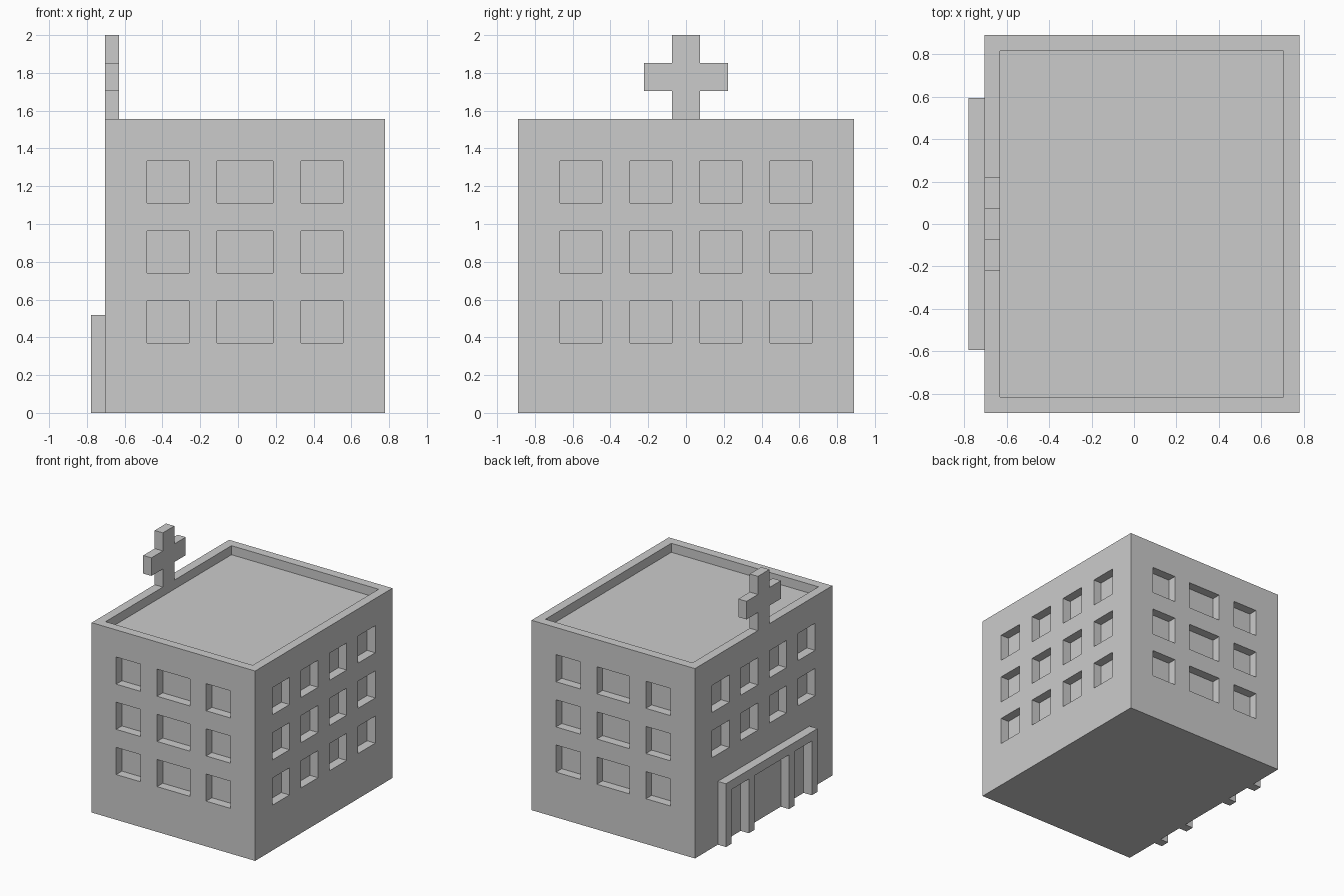
import bpy, bmesh

if "Cube" in bpy.data.objects:
    bpy.data.objects.remove(bpy.data.objects["Cube"])

U = 2 / 27                      # modelling module: every size is a multiple of it
X0, X1 = -9.5, 10.5             # main block in modules
Y, H = 12, 21


def add_box(bm, lo, hi):
    """Box between two corners given in modules."""
    verts = bmesh.ops.create_cube(bm, size=1)["verts"]
    for v in verts:
        for i in range(3):
            v.co[i] = U * ((lo[i] + hi[i]) / 2 + v.co[i] * (hi[i] - lo[i]))


def make_object(name, bm):
    bmesh.ops.recalc_face_normals(bm, faces=bm.faces)
    mesh = bpy.data.meshes.new(name)
    bm.to_mesh(mesh)
    bm.free()
    obj = bpy.data.objects.new(name, mesh)
    bpy.context.collection.objects.link(obj)
    return obj


def extrude_profile(name, profile, x0, x1):
    """Extrude a (y, z) outline along x."""
    bm = bmesh.new()
    face = bm.faces.new([bm.verts.new((x0 * U, y * U, z * U)) for y, z in profile])
    new = bmesh.ops.extrude_face_region(bm, geom=[face])["geom"]
    for v in new:
        if isinstance(v, bmesh.types.BMVert):
            v.co.x = x1 * U
    # keep the starting cap so the solid is closed
    if not face.is_valid or len(bm.faces) < len(profile) + 2:
        bmesh.ops.holes_fill(bm, edges=bm.edges)
    return make_object(name, bm)


# Main block
bm = bmesh.new()
add_box(bm, (X0, -Y, 0), (X1, Y, H))
building = make_object("building", bm)

# Recesses: sunken roof and all windows, one module deep
bm = bmesh.new()
add_box(bm, (X0 + 1, -Y + 1, H - 1), (X1 - 1, Y - 1, H + 1))
for z in (5, 10, 15):
    # front and back windows
    for a, b in ((3, 6), (8, 12), (14, 17)):
        for s in (-1, 1):
            y0, y1 = sorted((s * (Y - 1), s * (Y + 1)))
            add_box(bm, (X0 + a, y0, z), (X0 + b, y1, z + 3))
    # side windows; the left wall has none behind the porch
    for y in (-9, -4, 1, 6):
        add_box(bm, (X1 - 1, y, z), (X1 + 1, y + 3, z + 3))
        if z > 5:
            add_box(bm, (X0 - 1, y, z), (X0 + 1, y + 3, z + 3))
cutter = make_object("recess_cutter", bm)
cutter.hide_render = True

mod = building.modifiers.new("recesses", "BOOLEAN")
mod.operation = "DIFFERENCE"
mod.solver = "EXACT"
mod.object = cutter
bpy.context.view_layer.objects.active = building
bpy.ops.object.modifier_apply(modifier=mod.name)
bpy.data.objects.remove(cutter)

# Entrance porch: lintel on four posts
half = [(0, 6), (3, 6), (3, 0), (4, 0), (4, 6), (7, 6), (7, 0), (8, 0), (8, 7)]
extrude_profile("entrance_porch",
                half[1:] + [(-y, z) for y, z in reversed(half[1:])],
                X0 - 1, X0)

# Roof cross standing on the parapet
half = [(1, H), (1, 23), (3, 23), (3, 25), (1, 25), (1, 27)]
extrude_profile("roof_cross",
                half + [(-y, z) for y, z in reversed(half)],
                X0, X0 + 1)
